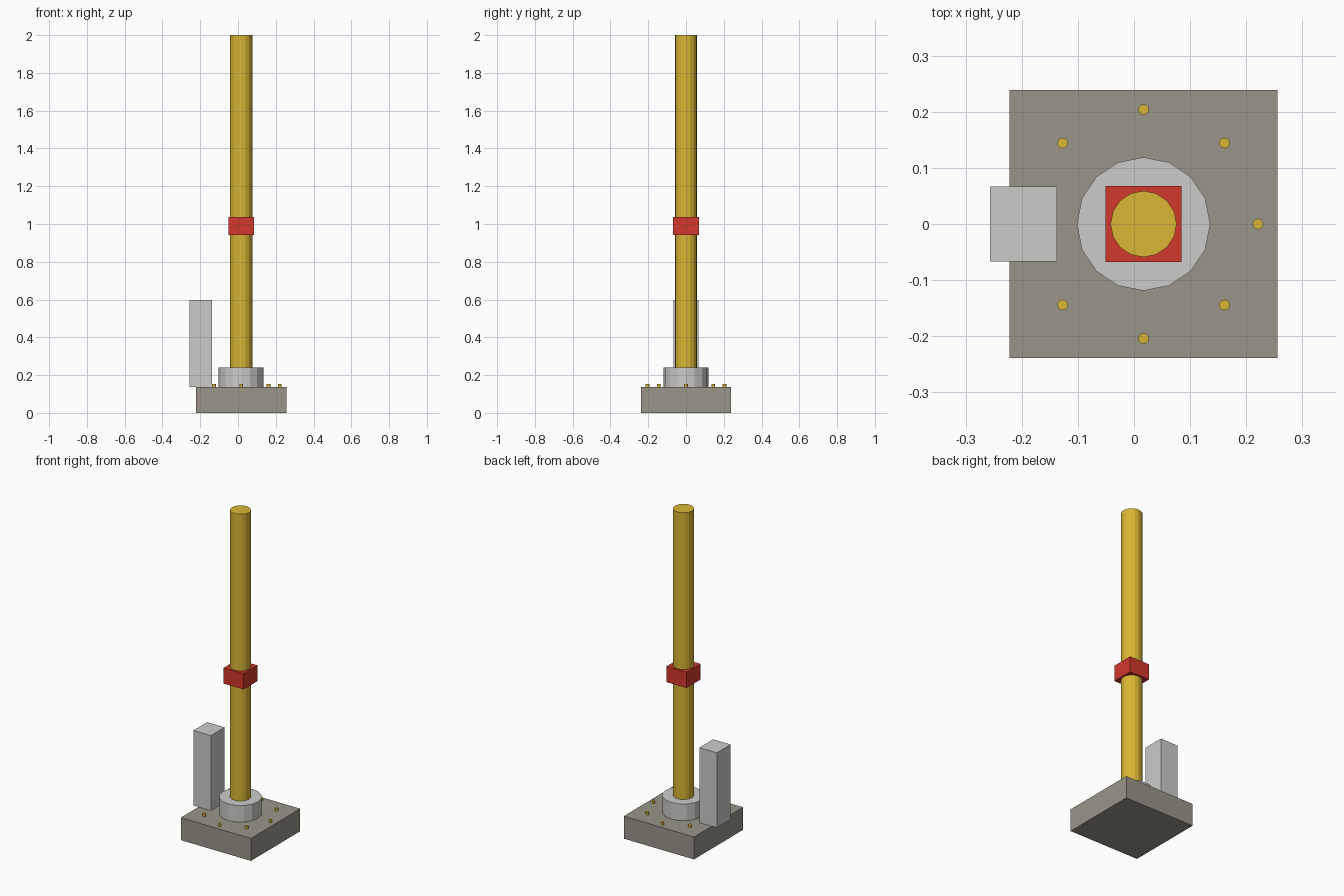
import bpy
from math import cos, sin, pi

if "Cube" in bpy.data.objects:
    bpy.data.objects.remove(bpy.data.objects["Cube"])

CX = 0.017        # mast axis
DECK = 0.138      # top of the base slab


def paint(name, rgb):
    mat = bpy.data.materials.new(name)
    mat.diffuse_color = (*rgb, 1)
    mat.use_nodes = True
    mat.node_tree.nodes["Principled BSDF"].inputs["Base Color"].default_value = mat.diffuse_color
    return mat


def box(name, x, y, z0, z1, sx, sy, mat=None):
    bpy.ops.mesh.primitive_cube_add(size=1, location=(x, y, (z0 + z1) / 2))
    ob = bpy.context.object
    ob.name = name
    ob.scale = (sx, sy, z1 - z0)
    bpy.ops.object.transform_apply(location=False, rotation=False, scale=True)
    if mat:
        ob.data.materials.append(mat)
    return ob


def cylinder(name, x, y, z0, z1, r, sides, mat=None):
    bpy.ops.mesh.primitive_cylinder_add(vertices=sides, radius=r, depth=z1 - z0,
                                        location=(x, y, (z0 + z1) / 2))
    ob = bpy.context.object
    ob.name = name
    if mat:
        ob.data.materials.append(mat)
    return ob


stone = paint("concrete", (0.32, 0.30, 0.25))
gold = paint("yellow", (0.70, 0.47, 0.035))
red = paint("red", (0.65, 0.04, 0.025))

# Base slab and mounting collar
box("base_slab", CX, 0, 0, DECK, 0.477, 0.477, stone)
cylinder("collar", CX, 0, DECK, 0.24, 0.119, 16)

# Mast with its square red band
cylinder("mast", CX, 0, DECK, 2.0, 0.059, 16, gold)
box("red_band", CX, 0, 0.941, 1.038, 0.135, 0.135, red)

# Control cabinet overhanging the left edge
box("cabinet", -0.197, 0, DECK, 0.598, 0.119, 0.134)

# Ring of anchor bolts
for i in range(8):
    a = i * pi / 4
    cylinder(f"anchor_bolt_{i + 1}", CX + 0.204 * cos(a), 0.204 * sin(a),
             DECK - 0.01, 0.154, 0.0095, 12, gold)
